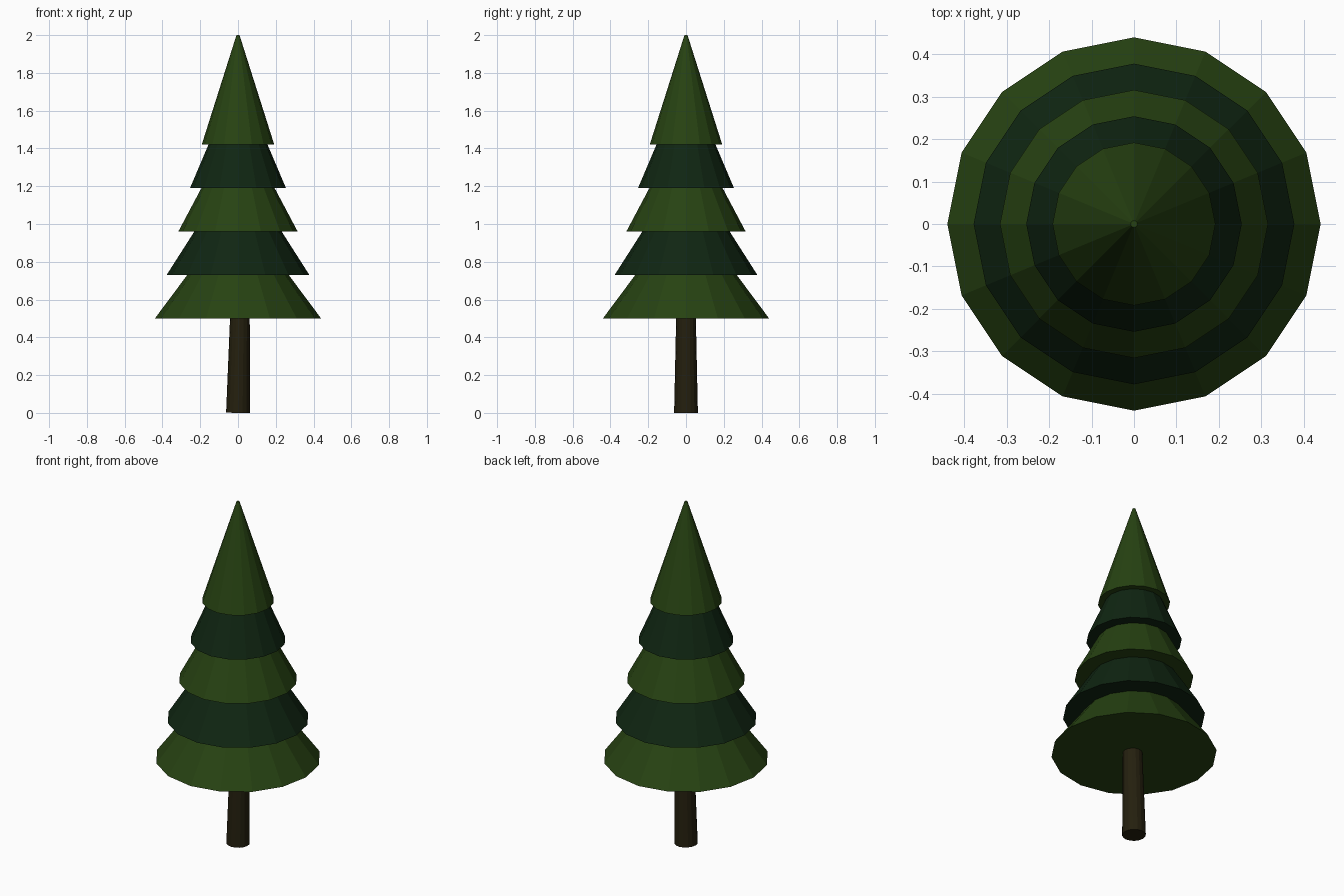
import bpy
import math

if "Cube" in bpy.data.objects:
    bpy.data.objects.remove(bpy.data.objects["Cube"])


def material(name, rgb):
    m = bpy.data.materials.new(name)
    m.diffuse_color = (*rgb, 1.0)
    m.use_nodes = True
    m.node_tree.nodes["Principled BSDF"].inputs["Base Color"].default_value = m.diffuse_color
    return m


light_green = material("light_green", (0.020, 0.055, 0.006))
dark_green = material("dark_green", (0.005, 0.019, 0.006))
bark = material("bark_brown", (0.018, 0.014, 0.0045))


def cone(name, r_base, r_top, z, height, sides, mat):
    bpy.ops.mesh.primitive_cone_add(vertices=sides, radius1=r_base, radius2=r_top,
                                    depth=height, location=(0, 0, z + height / 2))
    obj = bpy.context.object
    obj.name = name
    obj.data.materials.append(mat)
    return obj


# Trunk: tapered, leaning slightly towards +x
trunk = cone("trunk", 0.063, 0.05, 0.0, 0.6, 16, bark)
trunk.rotation_euler.y = 0.02
trunk.location.x = 0.006

# Foliage: five overlapping cones, alternating greens
for i in range(5):
    cone(f"foliage_tier_{i + 1}", 0.44 - 0.062 * i, 0.008, 0.50 + 0.23 * i, 0.58, 16,
         dark_green if i % 2 else light_green)
